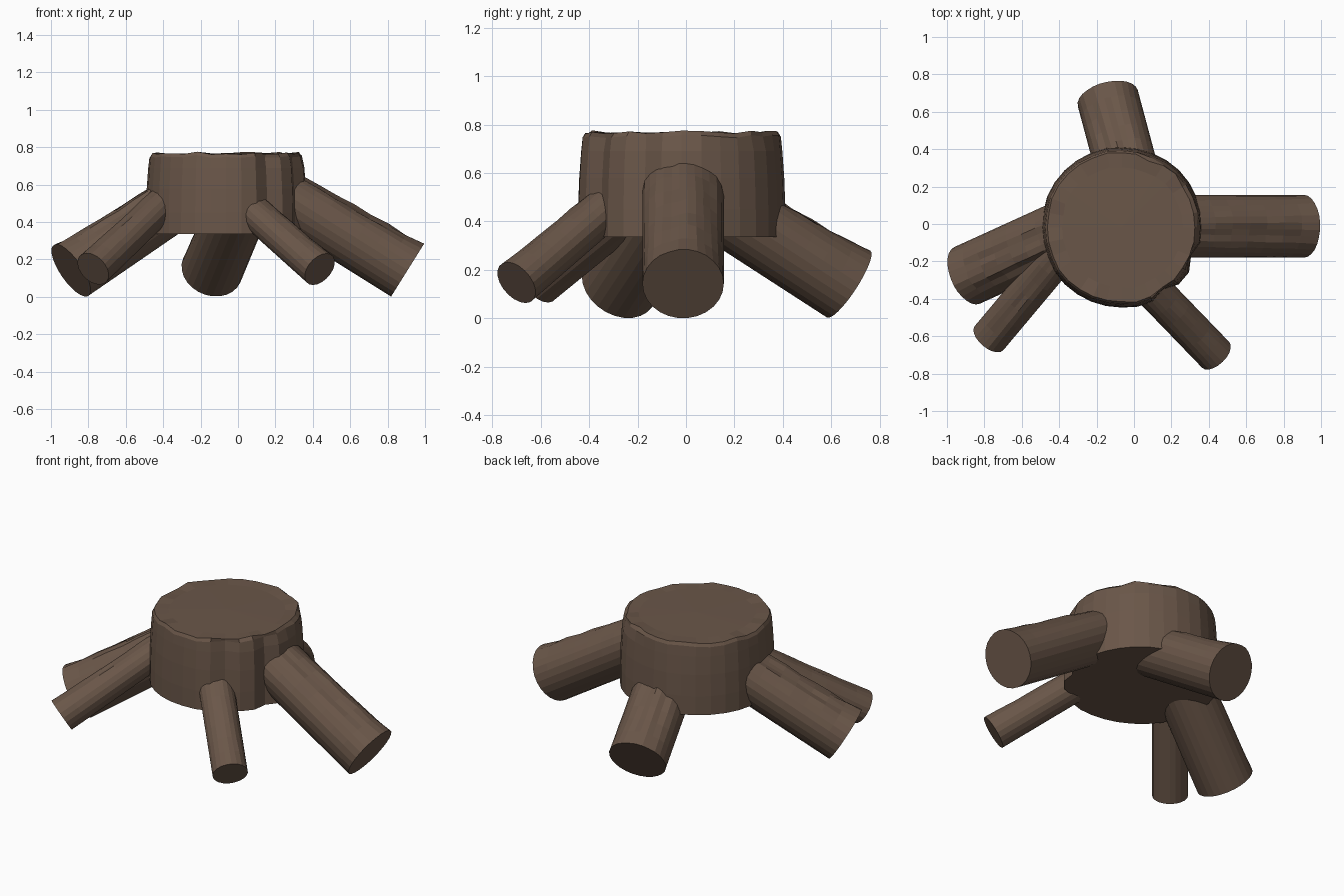
import bpy, bmesh, math, random
from mathutils import Vector

if "Cube" in bpy.data.objects:
    bpy.data.objects.remove(bpy.data.objects["Cube"])

random.seed(4)
bark = bpy.data.materials.new("brown bark")
bark.diffuse_color = (0.144, 0.094, 0.066, 1)
bark.use_nodes = True
bark.node_tree.nodes["Principled BSDF"].inputs["Base Color"].default_value = bark.diffuse_color


def loft(name, rings, end_point=None):
    """Skin a list of equal-sized rings, cap the start, cap or fan the end."""
    bm = bmesh.new()
    vs = [[bm.verts.new(p) for p in ring] for ring in rings]
    n = len(vs[0])
    for a, b in zip(vs, vs[1:]):
        for i in range(n):
            j = (i + 1) % n
            bm.faces.new((a[i], a[j], b[j], b[i]))
    bm.faces.new(vs[0][::-1])
    if end_point is None:
        bm.faces.new(vs[-1])
    else:
        c = bm.verts.new(end_point)
        for i in range(n):
            bm.faces.new((vs[-1][i], vs[-1][(i + 1) % n], c))
    bmesh.ops.recalc_face_normals(bm, faces=bm.faces)
    me = bpy.data.meshes.new(name)
    bm.to_mesh(me)
    bm.free()
    me.materials.append(bark)
    ob = bpy.data.objects.new(name, me)
    bpy.context.collection.objects.link(ob)
    return ob


# Trunk: slightly tapered drum with uneven bark and a worn rim
def trunk(cx=-0.065, cy=-0.018, sides=32):
    bumps = [random.uniform(0, 0.012) for _ in range(sides)]
    rim = [random.uniform(-0.012, 0.006) for _ in range(sides)]
    levels = [(0.335, 0.433), (0.45, 0.433), (0.58, 0.429), (0.69, 0.422),
              (0.752, 0.417), (0.77, 0.407), (0.765, 0.33)]
    rings = []
    for k, (z, r) in enumerate(levels):
        ring = []
        for i in range(sides):
            a = math.tau * i / sides
            deg = math.degrees(a)
            rr = r - bumps[i] * (0.4 + 0.1 * k)
            zz = z
            if 290 < deg < 350 and i % 3 == 0 and k < 5:   # bark grooves
                rr -= 0.03
            if k in (4, 5):                               # chipped rim
                zz += rim[i]
                if deg < 70 or deg > 300:
                    rr -= random.uniform(0, 0.016)
            ring.append((cx + rr * math.cos(a), cy + rr * math.sin(a), zz))
        rings.append(ring)
    loft("trunk", rings, (cx, cy, 0.768))


# Root: sloping log, worn and chipped along its upper side
def root(name, tip, r, angle, length, dip=32, sides=26, steps=8):
    A, p = math.radians(angle), math.radians(dip)
    d = Vector((math.cos(A) * math.cos(p), math.sin(A) * math.cos(p), -math.sin(p)))
    up = Vector((math.cos(A) * math.sin(p), math.sin(A) * math.sin(p), math.cos(p)))
    side = d.cross(up)
    strips = [random.uniform(0, 0.1) for _ in range(sides)]
    rings = []
    for k in range(steps + 1):
        t = k / steps                                     # 0 in trunk, 1 at tip
        ring = []
        for i in range(sides):
            a = math.tau * i / sides
            worn = max(0, math.sin(a)) ** 1.5
            cut = worn * (0.2 * (1 - t) + strips[i] * min(1, 3 * (1 - t) + 0.2)
                          + (random.uniform(0, 0.07) if k < steps else 0))
            rr = r * (1 - cut)
            ring.append(Vector(tip) - d * length * (1 - t)
                        + side * rr * math.cos(a) + up * rr * math.sin(a))
        rings.append(ring)
    loft(name, rings)


trunk()
root("right_root", (0.907, -0.012, 0.143), 0.168, 0, 0.85)
root("left_root", (-0.893, -0.275, 0.142), 0.166, 204.5, 0.78)
root("back_root", (-0.14, 0.672, 0.143), 0.166, 105, 0.72)
root("left_front_root", (-0.775, -0.61, 0.15), 0.1, 230, 0.8, sides=20)
root("right_front_root", (0.437, -0.7, 0.148), 0.1, -46, 0.75, sides=20)
